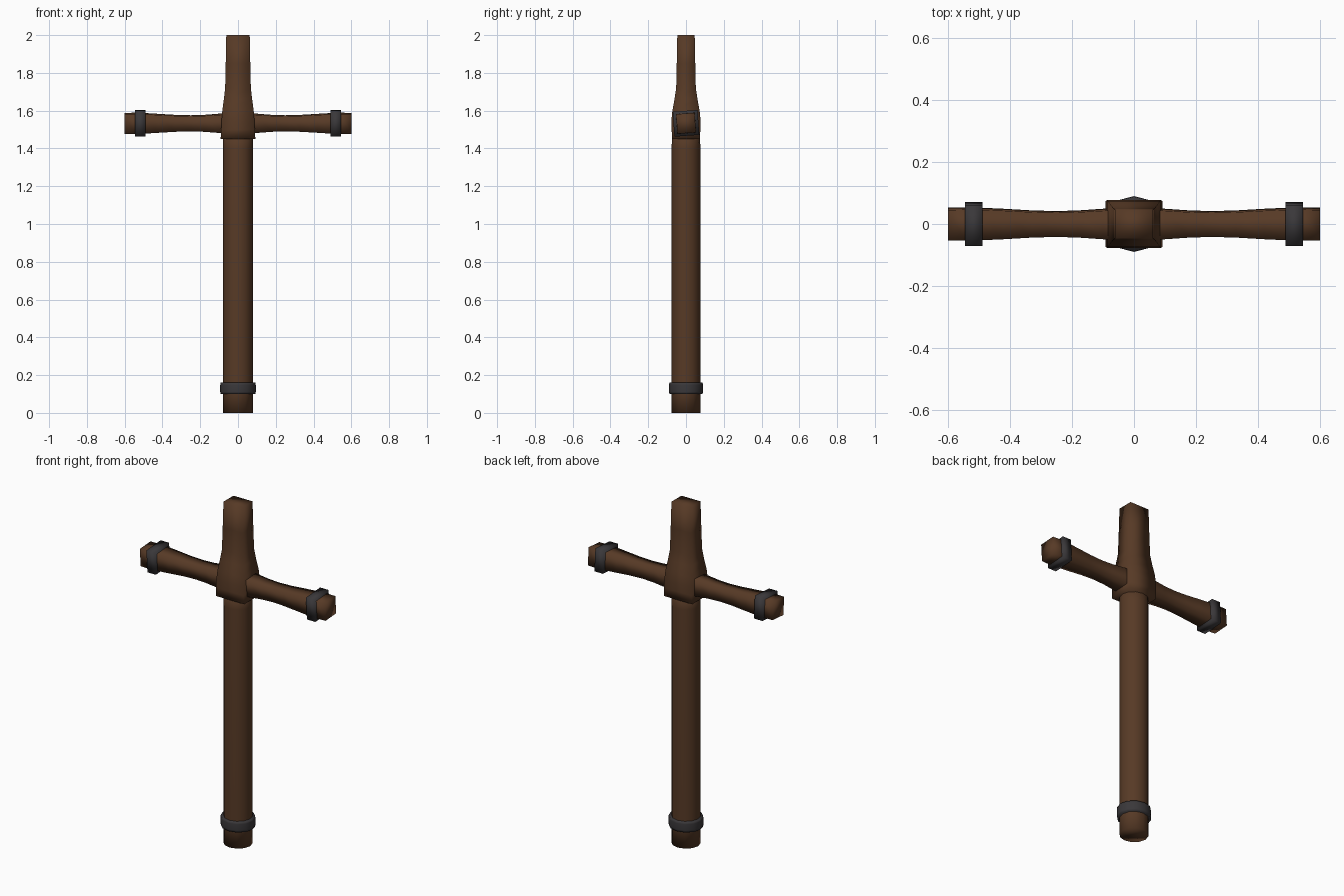
import bpy, bmesh, math
from mathutils import Matrix

if "Cube" in bpy.data.objects:
    bpy.data.objects.remove(bpy.data.objects["Cube"])


def material(name, rgb):
    m = bpy.data.materials.new(name)
    m.diffuse_color = (*rgb, 1)
    m.use_nodes = True
    m.node_tree.nodes["Principled BSDF"].inputs["Base Color"].default_value = m.diffuse_color
    return m


wood = material("brown wood", (0.095, 0.042, 0.019))
iron = material("dark iron", (0.042, 0.039, 0.042))


def loft(name, sections, sides, mat, matrix=Matrix(), start=0.0):
    """Skin rings (height, half width, half depth); sides=4 gives a square section."""
    bm = bmesh.new()
    rings = []
    k = math.sqrt(2) if sides == 4 else 1.0
    for z, a, b in sections:
        ring = []
        for i in range(sides):
            t = start + 2 * math.pi * i / sides
            ring.append(bm.verts.new((a * k * math.cos(t), b * k * math.sin(t), z)))
        rings.append(ring)
    for r, s in zip(rings, rings[1:]):
        for i in range(sides):
            j = (i + 1) % sides
            bm.faces.new((r[i], r[j], s[j], s[i]))
    bm.faces.new(rings[0][::-1])
    bm.faces.new(rings[-1])
    bmesh.ops.recalc_face_normals(bm, faces=bm.faces[:])
    for f in bm.faces:
        f.smooth = True
    me = bpy.data.meshes.new(name)
    bm.to_mesh(me)
    bm.free()
    me.transform(matrix)
    me.materials.append(mat)
    ob = bpy.data.objects.new(name, me)
    bpy.context.collection.objects.link(ob)
    return ob


SQ = math.pi / 4

# round shaft with a collar near its foot
loft("shaft", [(0, .079, .077), (.12, .079, .077), (1.40, .079, .077), (1.50, .079, .07)], 12, wood)
loft("foot_collar", [(.10, .093, .088), (.112, .094, .09), (.148, .094, .09), (.16, .093, .088)],
     12, iron)

# square socket that tapers into the top post
loft("top_post", [(1.45, .092, .074), (1.50, .089, .076), (1.55, .087, .077), (1.60, .083, .072),
                  (1.66, .075, .061), (1.72, .068, .052), (1.85, .065, .049), (2.0, .062, .046)],
     4, wood, start=SQ)

# waisted crossbar arms with end bands, one pair per side
for side, label in ((1, "right"), (-1, "left")):
    place = Matrix.Translation((0, 0, 1.533)) @ Matrix.Rotation(side * math.pi / 2, 4, 'Y')
    place = place @ Matrix.Rotation(math.radians(4 * side), 4, 'Z')
    loft(label + "_arm", [(0, .05, .05), (.10, .048, .046), (.18, .042, .041), (.25, .040, .039),
                          (.33, .042, .041), (.42, .047, .046), (.49, .051, .049),
                          (.545, .053, .050), (.6, .052, .049)], 4, wood, place, SQ)
    loft(label + "_band", [(.49, .066, .066), (.545, .066, .066)], 4, iron, place, SQ)
